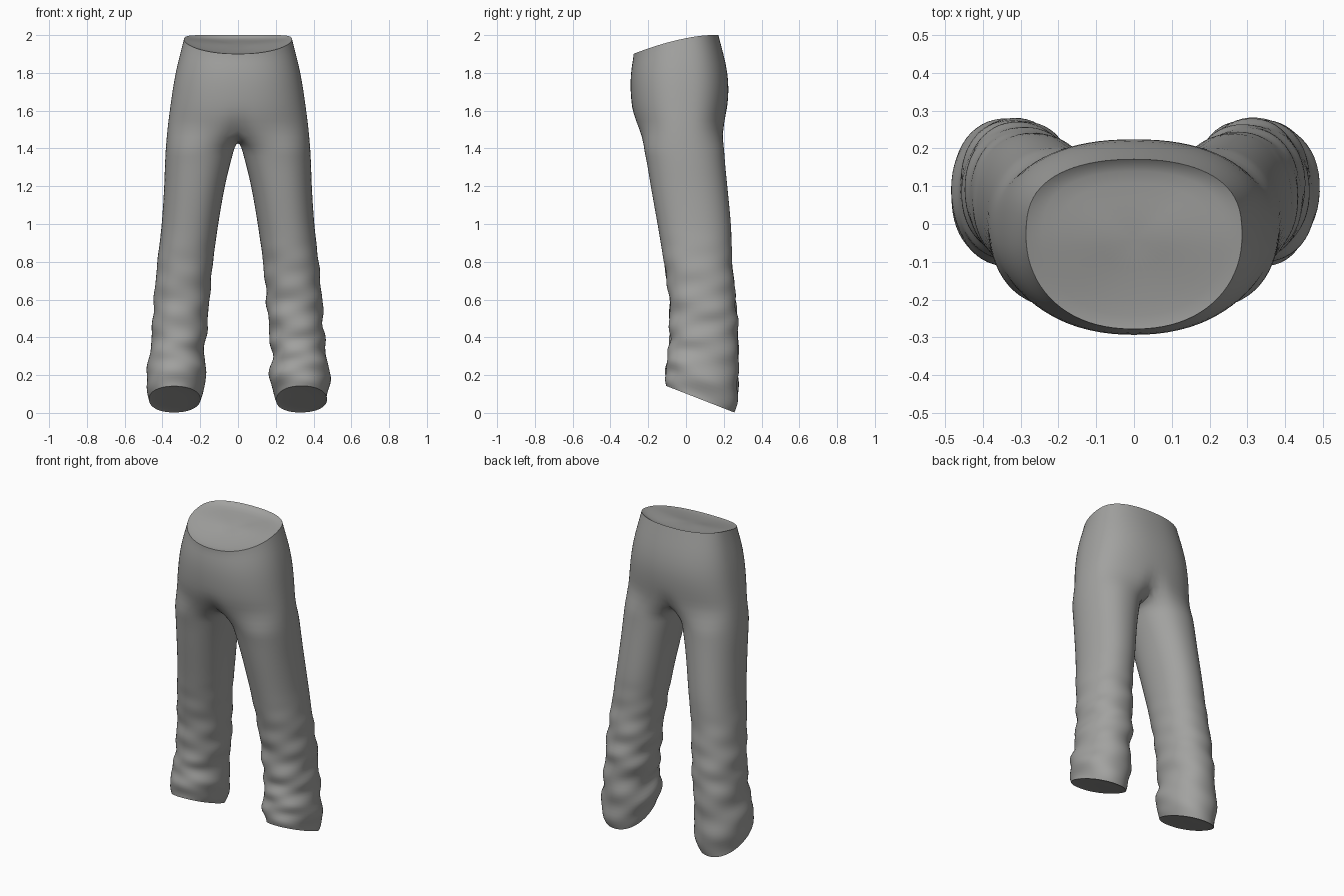
import bpy, bmesh, math

if "Cube" in bpy.data.objects:
    bpy.data.objects.remove(bpy.data.objects["Cube"])

HALF, BRIDGE = 20, 8            # intervals round the outside / between the legs
LEG_N = HALF + BRIDGE

# torso rings: z, half width, front y, back y
TORSO = [(1.95, .298, -.28, .185), (1.85, .322, -.29, .212), (1.75, .341, -.296, .227),
         (1.66, .354, -.292, .224), (1.58, .365, -.282, .214), (1.51, .374, -.258, .204)]
# leg sections: z, inner x, outer x, front y, back y
LEG = [(1.41, .016, .383, -.226, .202), (1.32, .040, .388, -.207, .208), (1.2, .070, .391, -.188, .220),
       (1.0, .104, .404, -.152, .240), (.8, .132, .428, -.118, .245), (.6, .150, .447, -.088, .265),
       (.4, .166, .458, -.088, .280), (.31, .182, .468, -.092, .276), (.2, .164, .488, -.108, .280),
       (.13, .176, .486, -.110, .272), (.072, .200, .472, -.104, .258)]


def section(z):
    """Interpolated leg section at height z."""
    for a, b in zip(LEG, LEG[1:]):
        if z >= b[0]:
            t = (z - b[0]) / (a[0] - b[0])
            return [p * t + q * (1 - t) for p, q in zip(a[1:], b[1:])]
    return LEG[-1][1:]


def spow(v, e):
    return math.copysign(abs(v) ** e, v)


def torso_ring(bm, z, w, yf, yb, rim=False):
    ring = []
    for i in range(2 * HALF):
        a = math.pi * i / HALF
        yc = -.03
        c, s = math.cos(a), math.sin(a)
        e = .95 if c > 0 else .72            # rounder belly, flatter back
        x = w * spow(s, .9)
        y = yc - spow(c, e) * ((yc - yf) if c > 0 else (yb - yc))
        zz = z
        if rim:                              # waist slopes down to the front
            t = min(1, max(0, (.13 - y) / .41))
            zz = 2 - .1 * t ** 1.6
        ring.append(bm.verts.new((x, y, zz)))
    return ring


def leg_ring(bm, z, side):
    xi, xo, yf, yb = section(z)
    cx, cy, rx, ry = (xi + xo) / 2, (yf + yb) / 2, (xo - xi) / 2, (yb - yf) / 2
    start = math.pi * BRIDGE / LEG_N
    tilt = -.39 * min(1, max(0, (.42 - z) / .32))
    # cloth folds grow towards the foot, stronger on the right leg
    amp = min(1, max(0, (.95 - z) / .45)) * (.011 if side > 0 else .007)
    if z < .1:
        amp *= .3
    ring = []
    for k in range(LEG_N):
        a = start + 2 * math.pi * k / LEG_N
        c, s = -math.cos(a), -math.sin(a)
        f = amp * (math.sin(34 * z + 2 * a + side) * .6 + math.sin(53 * z - 3 * a + 2 * side) * .5)
        x = cx + (rx + f) * spow(c, .92)
        y = cy + (ry + f) * spow(s, .92)
        ring.append(bm.verts.new((side * x, y, z + tilt * (y - cy))))
    return ring


def bridge(bm, r1, r2):
    n = len(r1)
    for i in range(n):
        j = (i + 1) % n
        bm.faces.new((r1[i], r1[j], r2[j], r2[i]))


bm = bmesh.new()
crease = bm.edges.layers.float.new('crease_edge')


def cap(ring, depth, slide=0):
    """Close a ring with a slightly sunken cap and keep its rim crisp."""
    n = len(ring)
    mid = sum((v.co for v in ring), ring[0].co * 0) / n
    prev = ring
    for s in (.9, .5):
        new = []
        for v in ring:
            p = mid + (v.co - mid) * s
            back = max(0, (v.co.y - mid.y) / .23)
            p.z -= depth * (.35 + .65 * back if s > .8 else .7)
            new.append(bm.verts.new(p))
        bridge(bm, prev, new)
        prev = new
    c = bm.verts.new((mid.x, mid.y, mid.z - depth * .7))
    for i in range(n):
        bm.faces.new((prev[i], prev[(i + 1) % n], c))
    for i in range(n):
        bm.edges.get((ring[i], ring[(i + 1) % n]))[crease] = 1


# waist and hips
rings = [torso_ring(bm, 2, .287, -.279, .172, rim=True)]
for z, w, yf, yb in TORSO:
    r = torso_ring(bm, z, w, yf, yb)
    if z > 1.8:                              # upper rings follow the waist slope
        k = (z - 1.8) / .2
        for v in r:
            t = min(1, max(0, (.13 - v.co.y) / .41))
            v.co.z -= .1 * k * t ** 1.6
    rings.append(r)
for a, b in zip(rings, rings[1:]):
    bridge(bm, a, b)
cap(rings[0], .022)

# crotch seam joining front and back between the legs
hip = rings[-1]
hip[0].co.y += .03
hip[HALF].co.y -= .03
seam = []
for k in range(1, BRIDGE):
    t = k / BRIDGE
    y = hip[HALF].co.y * (1 - t) + hip[0].co.y * t
    seam.append(bm.verts.new((0, y, 1.51 - .075 * math.sin(math.pi * t) ** .6)))

# legs
heights = [1.41, 1.36, 1.3, 1.23, 1.15, 1.06] + [.98 - .035 * i for i in range(25)] + [.1, .072]
for side in (1, -1):
    outer = hip[:HALF + 1] if side > 0 else [hip[-i % (2 * HALF)] for i in range(HALF + 1)]
    prev = outer + seam
    # index 0 is the front of the seam, so flip the order to front-first
    for z in heights:
        new = leg_ring(bm, z, side)
        if new[0].co.y > new[HALF].co.y:
            raise ValueError('ring order')
        bridge(bm, prev, new)
        prev = new
    cap(prev, -.008)

bmesh.ops.recalc_face_normals(bm, faces=bm.faces[:])
me = bpy.data.meshes.new('trousers')
bm.to_mesh(me)
bm.free()
trousers = bpy.data.objects.new('trousers', me)
bpy.context.collection.objects.link(trousers)

cloth = bpy.data.materials.new('grey cloth')
cloth.diffuse_color = (.36, .36, .35, 1)
cloth.use_nodes = True
cloth.node_tree.nodes["Principled BSDF"].inputs["Base Color"].default_value = cloth.diffuse_color
me.materials.append(cloth)

sub = trousers.modifiers.new('smooth cloth', 'SUBSURF')
sub.levels = sub.render_levels = 1
bpy.context.view_layer.objects.active = trousers
trousers.select_set(True)
bpy.ops.object.modifier_apply(modifier=sub.name)
bpy.ops.object.shade_smooth_by_angle(angle=math.radians(45))
